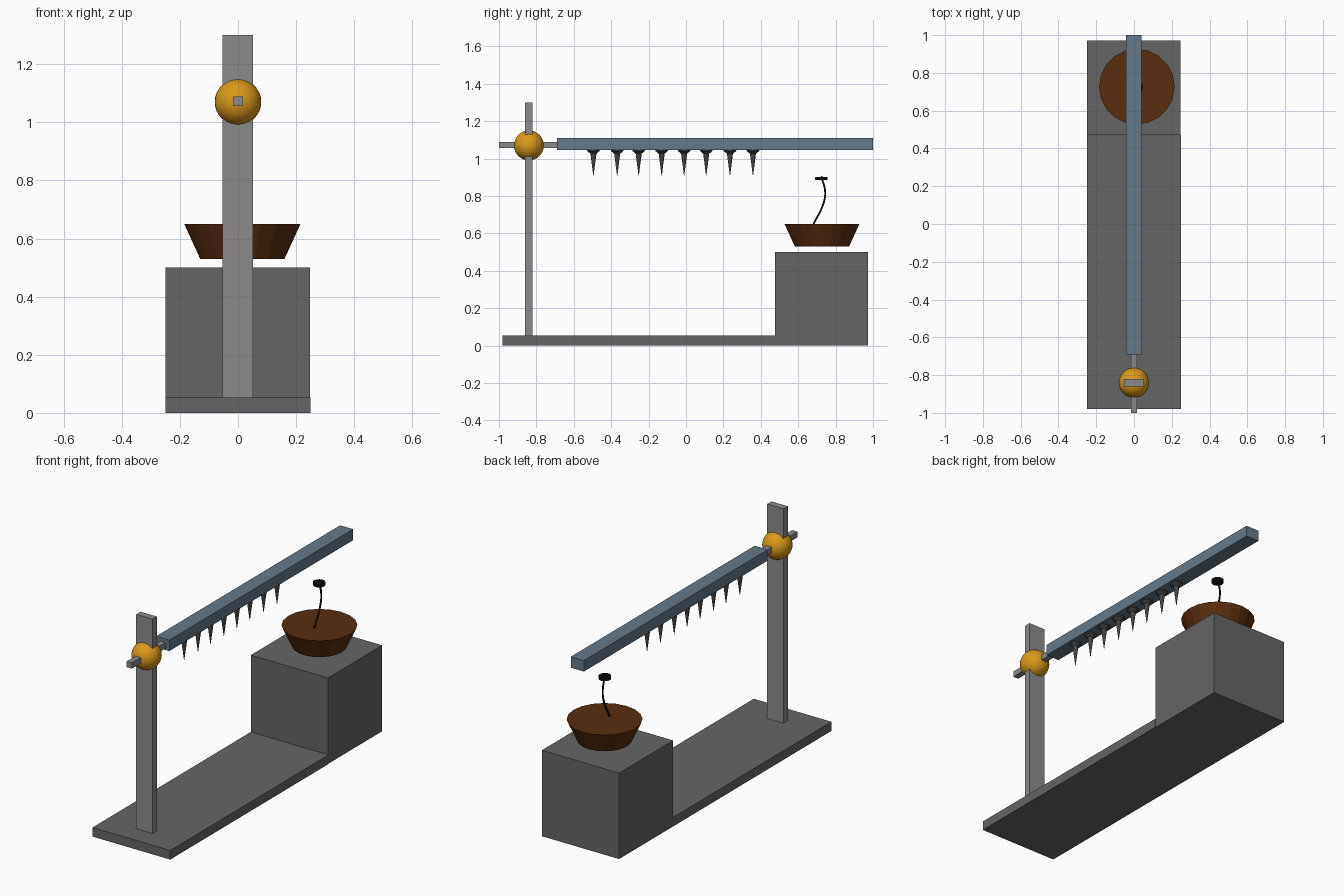
import bpy, bmesh, math
from mathutils import Vector

if "Cube" in bpy.data.objects:
    bpy.data.objects.remove(bpy.data.objects["Cube"])


def mat(name, r, g, b):
    m = bpy.data.materials.new(name)
    m.diffuse_color = (r, g, b, 1)
    m.use_nodes = True
    m.node_tree.nodes["Principled BSDF"].inputs["Base Color"].default_value = m.diffuse_color
    return m


BASE = mat("dark grey", 0.13, 0.13, 0.13)
POST = mat("mid grey", 0.26, 0.26, 0.26)
BEAM = mat("slate blue", 0.13, 0.19, 0.25)
GOLD = mat("gold", 0.70, 0.32, 0.01)
BROWN = mat("brown", 0.10, 0.027, 0.005)
SPIKE = mat("charcoal", 0.06, 0.06, 0.06)
BLACK = mat("black", 0.003, 0.003, 0.003)


def finish(name, bm, material, smooth=False):
    bmesh.ops.recalc_face_normals(bm, faces=bm.faces)
    me = bpy.data.meshes.new(name)
    bm.to_mesh(me)
    bm.free()
    me.materials.append(material)
    for p in me.polygons:
        p.use_smooth = smooth
    ob = bpy.data.objects.new(name, me)
    bpy.context.collection.objects.link(ob)
    return ob


def box(name, x, y, z, material):
    """Box from (min, max) pairs."""
    bm = bmesh.new()
    bmesh.ops.create_cube(bm, size=1)
    for v in bm.verts:
        v.co = Vector([(a + b) / 2 + c * (b - a) for (a, b), c in zip((x, y, z), v.co)])
    return finish(name, bm, material)


def lathe(name, profile, centre, sides, material):
    """Solid of revolution from (radius, z) rings, capped at both ends."""
    bm = bmesh.new()
    rings = [[bm.verts.new((centre[0] + r * math.cos(2 * math.pi * i / sides),
                            centre[1] + r * math.sin(2 * math.pi * i / sides), z))
              for i in range(sides)] for r, z in profile]
    for a, b in zip(rings, rings[1:]):
        for i in range(sides):
            j = (i + 1) % sides
            bm.faces.new((a[i], a[j], b[j], b[i]))
    bm.faces.new(rings[0])
    bm.faces.new(rings[-1])
    return finish(name, bm, material)


# Base and raised block
box("base_plate", (-0.25, 0.25), (-0.98, 0.475), (0, 0.053), BASE)
box("block", (-0.25, 0.247), (0.475, 0.972), (0, 0.5), BASE)

# Post, cross rod and beam
box("post", (-0.053, 0.052), (-0.86, -0.82), (0.05, 1.3), POST)
box("cross_rod", (-0.017, 0.017), (-1.0, -0.68), (1.056, 1.089), POST)
box("beam", (-0.043, 0.041), (-0.69, 1.0), (1.046, 1.11), BEAM)

# Ball clamp
bm = bmesh.new()
bmesh.ops.create_uvsphere(bm, u_segments=32, v_segments=16, radius=0.08)
bmesh.ops.translate(bm, vec=(0, -0.84, 1.07), verts=bm.verts)
finish("ball_clamp", bm, GOLD, True)

# Hanging spikes with a flange at the top
for n, y in enumerate((-0.495, -0.368, -0.253, -0.130, -0.010, 0.108, 0.235, 0.358)):
    lathe(f"spike_{n + 1}", [(0.001, 0.91), (0.016, 1.026), (0.033, 1.040), (0.035, 1.048)],
          (0, y), 12, SPIKE)

# Bowl
lathe("bowl", [(0.145, 0.53), (0.2, 0.65)], (0.015, 0.727), 20, BROWN)

# Curved stem
cu = bpy.data.curves.new("stem", 'CURVE')
cu.dimensions = '3D'
cu.bevel_depth = 0.0055
cu.bevel_resolution = 1
cu.use_fill_caps = True
sp = cu.splines.new('BEZIER')
path = [(0.676, 0.64), (0.735, 0.76), (0.744, 0.82), (0.724, 0.905)]
sp.bezier_points.add(len(path) - 1)
for p, (y, z) in zip(sp.bezier_points, path):
    p.co = (0.015, y, z)
    p.handle_left_type = p.handle_right_type = 'AUTO'
sp.resolution_u = 6
cu.materials.append(BLACK)
bpy.context.collection.objects.link(bpy.data.objects.new("stem", cu))

# Small disc on the stem
lathe("stem_disc", [(0.033, 0.884), (0.033, 0.902)], (0.015, 0.724), 12, BLACK)
